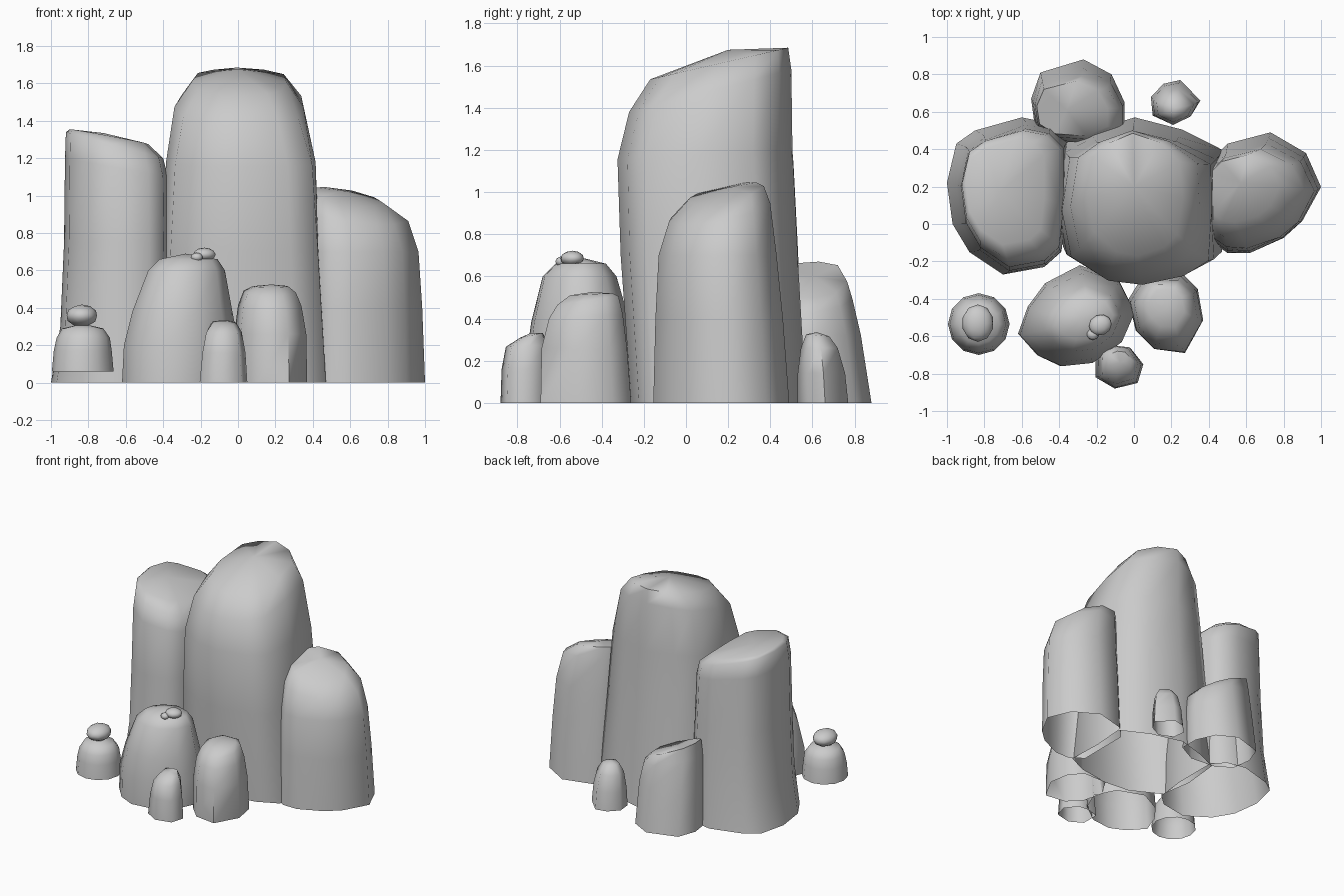
import bpy, math


def smooth(ob):
    bpy.ops.object.select_all(action='DESELECT')
    ob.select_set(True)
    bpy.context.view_layer.objects.active = ob
    bpy.ops.object.shade_smooth_by_angle(angle=math.radians(66))


def normalise(pts):
    """Scale an outline to the unit square."""
    xs, ys = [p[0] for p in pts], [p[1] for p in pts]
    return [((x - min(xs)) / (max(xs) - min(xs)), (y - min(ys)) / (max(ys) - min(ys)))
            for x, y in pts]


def rounded(unit, w):
    """Blend a unit outline towards a circle."""
    out = []
    for u, v in unit:
        r = math.hypot(u - .5, v - .5)
        out.append((u + w * (.5 + (u - .5) * .5 / r - u), v + w * (.5 + (v - .5) * .5 / r - v)))
    return normalise(out)


def rock(name, outline, levels, top, roundness=0):
    """Loft an irregular outline through (z, x0, x1, y0, y1, rise_x, rise_y) boxes; open below."""
    unit, n = normalise(outline), len(outline)
    verts, faces = [], []
    for k, (z, x0, x1, y0, y1, rx, ry) in enumerate(levels):
        for u, v in rounded(unit, roundness * k / (len(levels) - 1)):
            verts.append((x0 + u * (x1 - x0), y0 + v * (y1 - y0),
                          z + rx * (u - .5) + ry * (v - .5)))
    for k in range(len(levels) - 1):
        for i in range(n):
            j = (i + 1) % n
            faces.append((k * n + i, k * n + j, (k + 1) * n + j, (k + 1) * n + i))
    verts.append(top)
    b = (len(levels) - 1) * n
    faces += [(b + i, b + (i + 1) % n, len(verts) - 1) for i in range(n)]
    me = bpy.data.meshes.new(name)
    me.from_pydata(verts, [], faces)
    ob = bpy.data.objects.new(name, me)
    bpy.context.collection.objects.link(ob)
    smooth(ob)


def stone(name, loc, size, turn):
    bpy.ops.mesh.primitive_ico_sphere_add(subdivisions=2, radius=1, location=loc,
                                          rotation=(0, 0, turn))
    ob = bpy.context.object
    ob.name = name
    ob.scale = size
    smooth(ob)


# Three tall pillars, rounded on one side and steep on the other
rock("main_pillar",
     [(.05, -.32), (.3, -.28), (.46, -.2), (.45, .1), (.47, .38), (.25, .5), (0, .57),
      (-.22, .5), (-.39, .42), (-.42, .1), (-.38, -.17), (-.15, -.3)],
     [(0, -.42, .48, -.26, .57, 0, 0), (.7, -.405, .44, -.31, .53, 0, 0),
      (1.18, -.385, .415, -.325, .505, 0, .05), (1.48, -.34, .35, -.27, .5, 0, .2),
      (1.61, -.25, .26, -.17, .485, 0, .15)],
     (0, .2, 1.675), .6)
rock("left_pillar",
     [(-.7, -.27), (-.48, -.23), (-.39, -.15), (-.36, .1), (-.36, .45), (-.45, .54),
      (-.6, .57), (-.85, .5), (-.95, .43), (-1, .22), (-.97, 0), (-.88, -.15)],
     [(0, -1, -.36, -.27, .57, 0, 0), (.3, -.95, -.36, -.26, .55, 0, 0),
      (.75, -.93, -.37, -.25, .53, 0, 0), (1.15, -.925, -.375, -.23, .51, -.1, 0),
      (1.27, -.92, -.4, -.19, .5, -.14, 0), (1.315, -.9, -.48, -.11, .45, -.08, -.01)],
     (-.72, .17, 1.335))
rock("right_pillar",
     [(.4, -.08), (.5, -.15), (.62, -.15), (.8, -.07), (.9, .02), (1, .2), (.92, .38),
      (.73, .49), (.5, .43), (.4, .33)],
     [(0, .4, 1, -.155, .49, 0, 0), (.4, .4, .985, -.145, .46, 0, 0),
      (.7, .4, .965, -.13, .43, 0, 0), (.9, .4, .91, -.08, .4, -.08, .1),
      (.99, .41, .78, .01, .37, -.07, .08)],
     (.57, .22, 1.025), .4)

# Lower rocks around the pillars
rock("front_left_rock",
     [(-.4, -.76), (-.24, -.74), (-.09, -.62), (-.02, -.45), (-.1, -.28), (-.3, -.2),
      (-.48, -.3), (-.57, -.43), (-.62, -.58), (-.52, -.7)],
     [(0, -.62, 0, -.76, -.22, 0, 0), (.2, -.61, .005, -.76, -.24, 0, 0),
      (.38, -.565, -.03, -.735, -.265, 0, 0), (.6, -.48, -.07, -.68, -.33, 0, 0),
      (.66, -.42, -.11, -.62, -.38, 0, 0)],
     (-.28, -.5, .69), .3)
rock("front_right_rock",
     [(.1, -.67), (.27, -.69), (.37, -.53), (.34, -.38), (.25, -.3), (.05, -.3),
      (-.04, -.43), (0, -.58)],
     [(0, -.03, .37, -.69, -.26, 0, 0), (.26, -.02, .365, -.685, -.28, 0, 0),
      (.41, .0, .34, -.65, -.3, 0, .02), (.485, .03, .31, -.61, -.32, 0, .04),
      (.515, .08, .27, -.55, -.35, 0, .01)],
     (.18, -.45, .525), .5)
rock("back_rock",
     [(-.2, .42), (-.05, .5), (-.05, .65), (-.12, .8), (-.27, .88), (-.5, .81),
      (-.55, .67), (-.53, .52), (-.42, .44)],
     [(0, -.55, -.05, .42, .88, 0, 0), (.32, -.54, -.06, .43, .83, 0, 0),
      (.5, -.53, -.08, .45, .79, -.13, 0), (.585, -.52, -.14, .47, .765, -.17, 0)],
     (-.36, .61, .6))

# Small upright stones
rock("front_small_rock",
     [(-.1, -.88), (.02, -.85), (.05, -.75), (-.02, -.66), (-.1, -.65), (-.2, -.68),
      (-.2, -.82)],
     [(0, -.205, .05, -.88, -.65, 0, 0), (.16, -.19, .04, -.875, -.65, 0, 0),
      (.27, -.17, .02, -.855, -.655, 0, .01), (.32, -.14, -.01, -.79, -.68, 0, .025)],
     (-.075, -.74, .33), .6)
rock("back_small_rock",
     [(.1, .58), (.21, .53), (.31, .58), (.36, .66), (.25, .77), (.16, .75), (.09, .68)],
     [(0, .09, .355, .53, .77, 0, 0), (.14, .1, .345, .53, .755, 0, 0),
      (.26, .12, .32, .545, .72, 0, 0), (.32, .16, .28, .57, .68, 0, -.01)],
     (.22, .62, .335), .6)
ring = [(math.cos(a * math.pi / 6), math.sin(a * math.pi / 6)) for a in range(12)]
rock("left_base_stone", ring,
     [(.06, -.995, -.665, -.7, -.37, 0, 0), (.17, -.985, -.675, -.69, -.38, 0, 0),
      (.24, -.97, -.685, -.675, -.395, 0, 0), (.29, -.94, -.72, -.64, -.43, 0, 0)],
     (-.83, -.535, .315))

# Loose pebbles resting on top
stone("left_cap_pebble", (-.835, -.53, .358), (.085, .1, .06), 0)
stone("front_pebble_large", (-.18, -.54, .685), (.062, .055, .037), .4)
stone("front_pebble_small", (-.22, -.59, .67), (.032, .03, .025), 0)
